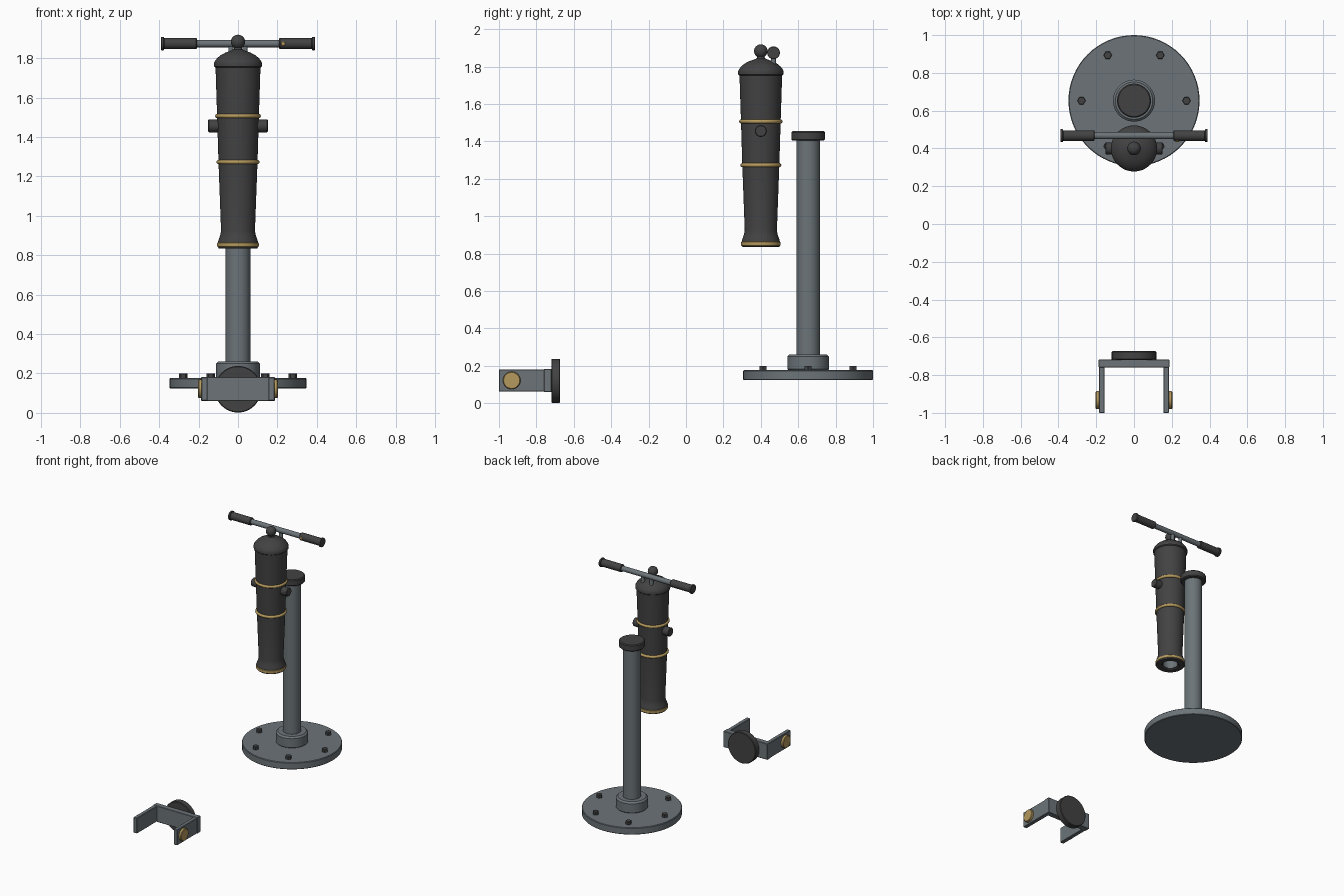
import bpy, bmesh, math
from mathutils import Matrix, Vector

cube = bpy.data.objects.get("Cube")
if cube:
    bpy.data.objects.remove(cube, do_unlink=True)


def material(name, rgb):
    m = bpy.data.materials.new(name)
    m.use_nodes = True
    m.diffuse_color = (*rgb, 1)
    m.node_tree.nodes["Principled BSDF"].inputs["Base Color"].default_value = (*rgb, 1)
    return m


STEEL = material("blue grey steel", (0.15, 0.175, 0.19))
IRON = material("dark iron", (0.055, 0.055, 0.055))
BRASS = material("brass", (0.46, 0.32, 0.11))


def finish(name, bm, mat):
    bmesh.ops.recalc_face_normals(bm, faces=bm.faces)
    me = bpy.data.meshes.new(name)
    bm.to_mesh(me)
    bm.free()
    me.materials.append(mat)
    ob = bpy.data.objects.new(name, me)
    bpy.context.collection.objects.link(ob)
    bpy.ops.object.select_all(action="DESELECT")
    ob.select_set(True)
    bpy.context.view_layer.objects.active = ob
    bpy.ops.object.shade_smooth_by_angle(angle=math.radians(35))
    return ob


def lathe(name, profile, mat, at=(0, 0, 0), axis="Z", sides=48):
    """Revolve (radius, height) points about an axis through a point."""
    bm = bmesh.new()
    verts = [bm.verts.new((r, 0, h)) for r, h in profile]
    edges = [bm.edges.new(pair) for pair in zip(verts, verts[1:])]
    bmesh.ops.spin(bm, geom=verts + edges, cent=(0, 0, 0), axis=(0, 0, 1),
                   angle=math.tau, steps=sides, use_merge=False)
    bmesh.ops.remove_doubles(bm, verts=bm.verts, dist=1e-5)
    direction = {"X": (1, 0, 0), "-X": (-1, 0, 0), "Y": (0, 1, 0),
                 "-Y": (0, -1, 0), "Z": (0, 0, 1)}[axis]
    turn = Vector((0, 0, 1)).rotation_difference(Vector(direction)).to_matrix().to_4x4()
    bm.transform(Matrix.Translation(at) @ turn)
    return finish(name, bm, mat)


def disc(name, radius, low, high, mat, at=(0, 0, 0), axis="Z", bevel=0.004, sides=48):
    profile = [(0, low), (radius - bevel, low), (radius, low + bevel),
               (radius, high - bevel), (radius - bevel, high), (0, high)]
    return lathe(name, profile, mat, at, axis, sides)


def ring(name, radius, tube, z, mat, at):
    profile = [(radius + tube * math.cos(a), z + tube * math.sin(a))
               for a in (math.tau * i / 12 for i in range(13))]
    return lathe(name, profile, mat, at)


def box(name, low, high, mat, bevel=0.003):
    bm = bmesh.new()
    bmesh.ops.create_cube(bm, size=1)
    size = Vector(high) - Vector(low)
    centre = (Vector(high) + Vector(low)) / 2
    bm.transform(Matrix.Translation(centre) @ Matrix.Diagonal((*size, 1)))
    bmesh.ops.bevel(bm, geom=bm.edges[:], offset=bevel, segments=1, affect="EDGES")
    return finish(name, bm, mat)


# Pedestal: base plate, collar, post and cap
STAND = (0, 0.653, 0)
disc("base_plate", 0.347, 0.124, 0.177, STEEL, STAND, sides=64)
disc("post_collar", 0.111, 0.17, 0.262, STEEL, STAND, bevel=0.012)
disc("post", 0.063, 0.2, 1.42, STEEL, STAND)
disc("post_cap", 0.09, 1.405, 1.455, IRON, STAND, bevel=0.006)
for i in range(6):
    a = math.tau * i / 6
    spot = (0.278 * math.cos(a), STAND[1] + 0.278 * math.sin(a), 0)
    disc(f"base_bolt_{i + 1}", 0.022, 0.17, 0.2, IRON, spot, bevel=0.002, sides=6)

# Barrel, muzzle down, with an open bore and a domed closed end
BARREL = (0, 0.4, 0)
lathe("barrel", [
    (0.057, 0.96), (0.057, 0.842), (0.064, 0.835), (0.098, 0.835), (0.102, 0.842),
    (0.102, 0.866), (0.097, 0.882), (0.09, 0.902), (0.086, 0.925),
    (0.099, 1.273), (0.106, 1.507), (0.114, 1.752), (0.121, 1.758),
    (0.122, 1.774), (0.116, 1.787), (0.104, 1.802), (0.085, 1.817),
    (0.062, 1.829), (0.036, 1.838), (0.022, 1.844), (0.018, 1.865), (0, 1.865)],
    IRON, BARREL)
lathe("bore_lining", [(0, 0.94), (0.0565, 0.94), (0.0565, 0.845), (0.053, 0.845),
                      (0.053, 0.935), (0, 0.935)], STEEL, BARREL)
lathe("muzzle_band", [(0.1, 0.841), (0.105, 0.844), (0.106, 0.853),
                      (0.105, 0.862), (0.1, 0.866)], BRASS, BARREL)
ring("lower_band", 0.099, 0.011, 1.273, BRASS, BARREL)
ring("upper_band", 0.105, 0.011, 1.507, BRASS, BARREL)
lathe("end_ball", [(0.036 * math.sin(math.pi * i / 16), 1.883 - 0.036 * math.cos(math.pi * i / 16))
                   for i in range(17)], IRON, BARREL)

# Crossbar handle behind the ball
BAR = (0, 0.468, 1.874)
disc("handle_bar", 0.019, -0.37, 0.37, STEEL, BAR, "X", sides=24)
for side, axis in (("left", "X"), ("right", "-X")):
    s = 1 if side == "left" else -1
    disc(f"{side}_trunnion", 0.032, 0.06, 0.152, IRON, (0, 0.4, 1.456), axis, sides=32)
    disc(f"{side}_grip", 0.028, 0.208, 0.378, IRON, BAR, axis, sides=24)
    disc(f"{side}_grip_end", 0.034, 0.376, 0.39, IRON, BAR, axis, sides=24, bevel=0.002)
    disc(f"{side}_handle_stem", 0.013, 1.79, 1.874, STEEL, (s * 0.036, 0.468, 0), sides=16)
disc("grip_button", 0.011, 0.02, 0.033, BRASS, (0.229, 0.468, 1.874), "-Y", 0.002, 16)

# Separate yoke: cross plate, two arms, pivot discs and round mounting pad
box("yoke_plate", (-0.187, -0.76, 0.06), (0.187, -0.718, 0.183), STEEL)
disc("mounting_pad", 0.118, -0.72, -0.673, IRON, (0, 0, 0.12), "Y")
for side, s in (("left", 1), ("right", -1)):
    inner, outer = sorted((s * 0.155, s * 0.185))
    box(f"{side}_yoke_arm", (inner, -1.0, 0.062), (outer, -0.755, 0.181), STEEL)
    disc(f"{side}_pivot", 0.047, 0.18, 0.203, BRASS, (0, -0.932, 0.122),
         "X" if s > 0 else "-X", sides=32)
